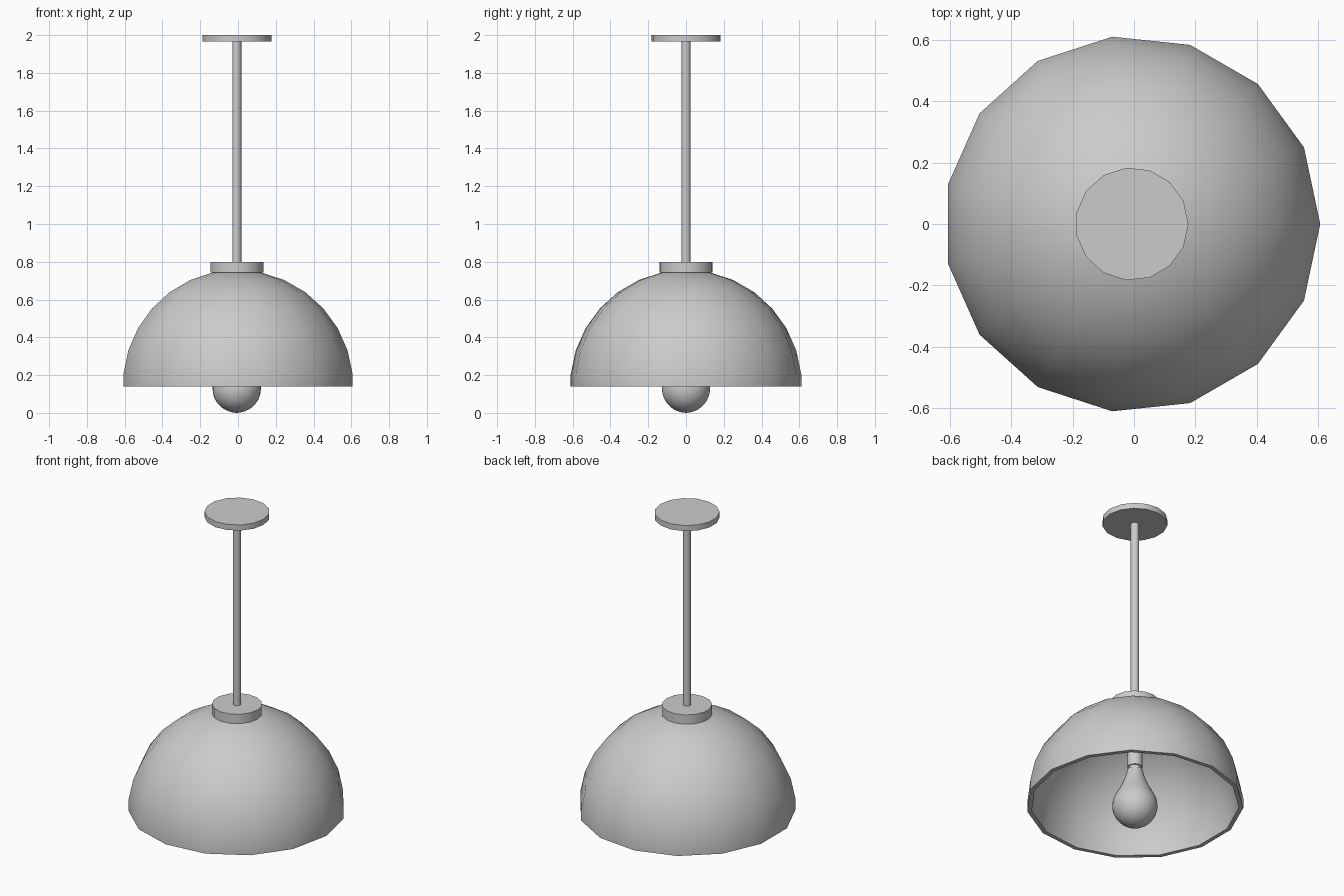
import bpy, bmesh
from math import sin, cos, pi, radians

if "Cube" in bpy.data.objects:
    bpy.data.objects.remove(bpy.data.objects["Cube"])

CX = -0.0067  # axis offset that centres the odd-sided shade


def lathe(name, profile, sides, closed=False):
    """Spin an (r, z) profile about the vertical axis; r = 0 becomes a pole."""
    bm = bmesh.new()
    rings = []
    for r, z in profile:
        if r < 1e-6:
            rings.append([bm.verts.new((CX, 0, z))] * sides)
        else:
            rings.append([bm.verts.new((CX + r * cos(2 * pi * i / sides),
                                        r * sin(2 * pi * i / sides), z))
                          for i in range(sides)])
    pairs = list(zip(rings, rings[1:]))
    if closed:
        pairs.append((rings[-1], rings[0]))
    for a, b in pairs:
        for i in range(sides):
            j = (i + 1) % sides
            quad = list(dict.fromkeys((a[i], a[j], b[j], b[i])))
            if len(quad) > 2:
                bm.faces.new(quad)
    bmesh.ops.recalc_face_normals(bm, faces=bm.faces)
    me = bpy.data.meshes.new(name)
    bm.to_mesh(me)
    bm.free()
    ob = bpy.data.objects.new(name, me)
    bpy.context.collection.objects.link(ob)
    bpy.ops.object.select_all(action='DESELECT')
    ob.select_set(True)
    bpy.context.view_layer.objects.active = ob
    bpy.ops.object.shade_smooth_by_angle(angle=radians(35))
    return ob


def cylinder(name, r, z0, z1, sides=15):
    return lathe(name, [(0, z0), (r, z0), (r, z1), (0, z1)], sides)


# Ceiling plate, hanging rod and shade collar
cylinder("ceiling_plate", 0.184, 1.965, 2.0)
cylinder("hanging_rod", 0.024, 0.79, 1.97)
cylinder("shade_collar", 0.142, 0.742, 0.80)


# Hollow dome shade: outer and inner shells joined at the rim
def dome(radius, z):
    pts = [(radius * cos(radians(a)), z + radius * sin(radians(a)))
           for a in range(6, 90, 12)]
    return [(pts[0][0], z)] + pts + [(0, z + radius)]


lathe("dome_shade", dome(0.617, 0.14) + dome(0.592, 0.14)[::-1], 15, closed=True)

# Lamp socket, screw base and pear-shaped bulb
cylinder("lamp_socket", 0.043, 0.38, 0.745, 24)
cylinder("bulb_base", 0.036, 0.34, 0.39, 24)
ball = [(0.128 * sin(radians(a)), 0.129 - 0.128 * cos(radians(a)))
        for a in range(0, 121, 10)]
ball[0] = (0, 0)
neck = [(0.094, 0.225), (0.077, 0.26), (0.062, 0.295), (0.052, 0.325),
        (0.046, 0.35), (0.043, 0.362), (0, 0.362)]
lathe("light_bulb", ball + neck, 30)
